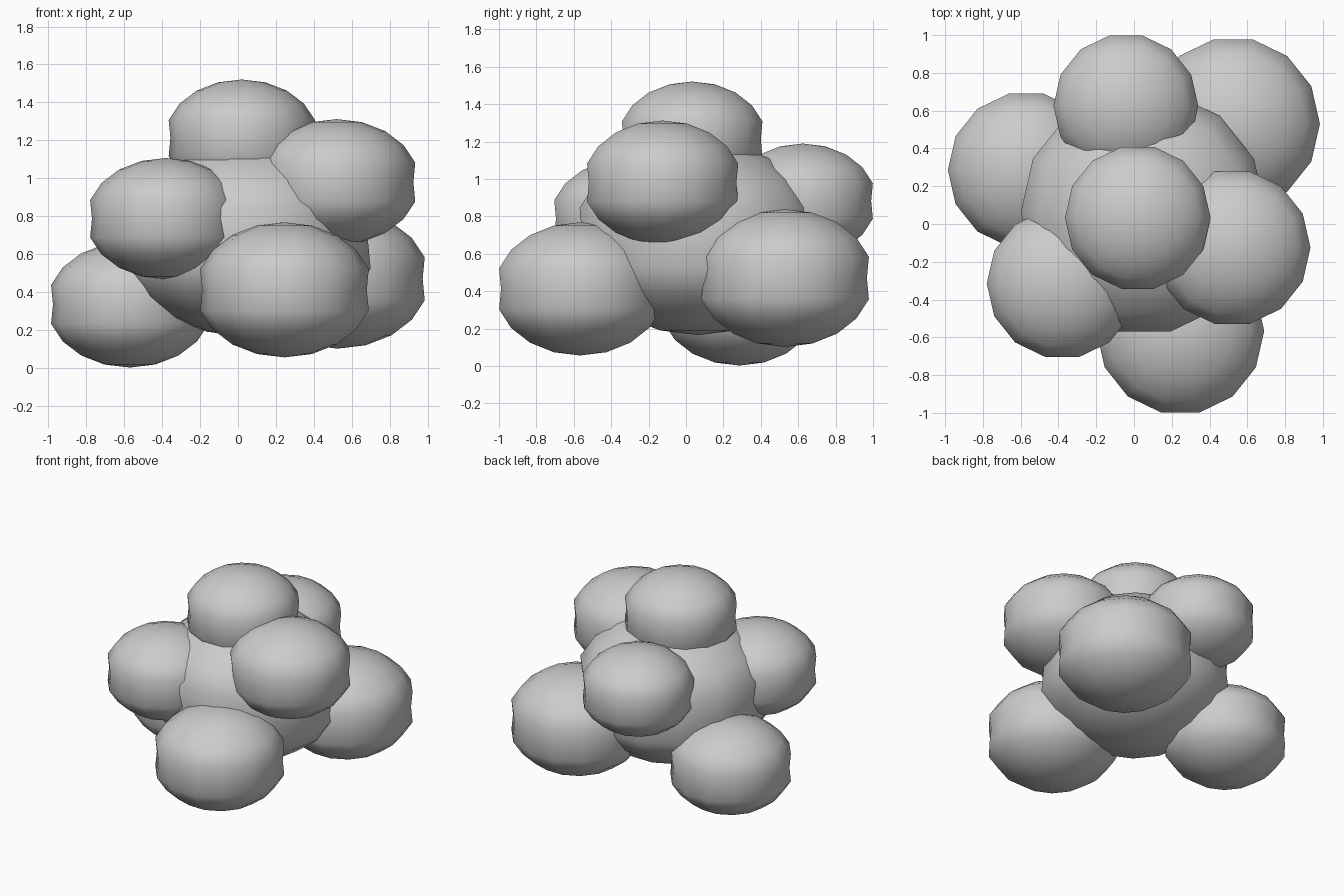
import bpy, bmesh, math

if "Cube" in bpy.data.objects:
    bpy.data.objects.remove(bpy.data.objects["Cube"])

SEGMENTS, RINGS = 14, 10
SQUASH = 0.8      # height relative to radius
BULGE = 1.05      # rings either side of the waist swell out
WAIST = 0.975     # pinched equator


def puff(name, x, y, z, r):
    """Squashed sphere with a shallow groove around its middle."""
    mesh = bpy.data.meshes.new(name)
    bm = bmesh.new()
    # profile from pole to pole, spun into 14 sides with a corner on +x
    rings = []
    for i in range(1, RINGS):
        a = math.pi * i / RINGS
        rad = r * (WAIST if i == RINGS // 2 else BULGE * math.sin(a))
        h = r * SQUASH * math.cos(a)
        rings.append([bm.verts.new((rad * math.cos(t), rad * math.sin(t), h))
                      for t in (math.tau * k / SEGMENTS for k in range(SEGMENTS))])
    top = bm.verts.new((0, 0, r * SQUASH))
    bottom = bm.verts.new((0, 0, -r * SQUASH))
    for k in range(SEGMENTS):
        n = (k + 1) % SEGMENTS
        bm.faces.new((top, rings[0][k], rings[0][n]))
        bm.faces.new((bottom, rings[-1][n], rings[-1][k]))
        for up, low in zip(rings, rings[1:]):
            bm.faces.new((up[k], low[k], low[n], up[n]))
    for f in bm.faces:
        f.smooth = True
    bm.to_mesh(mesh)
    bm.free()
    ob = bpy.data.objects.new(name, mesh)
    ob.location = (x, y, z)
    bpy.context.collection.objects.link(ob)


# large central mass
puff("core", 0.05, 0.064, 0.685, 0.65)

# surrounding puffs
puff("top_puff", 0.02, 0.033, 1.212, 0.386)
puff("upper_right_puff", 0.52, -0.125, 0.98, 0.415)
puff("upper_left_puff", -0.38, -0.315, 0.787, 0.40)
puff("upper_back_puff", -0.043, 0.625, 0.882, 0.384)
puff("lower_front_puff", 0.245, -0.566, 0.412, 0.445)
puff("lower_back_right_puff", 0.525, 0.53, 0.47, 0.46)
puff("lower_left_puff", -0.57, 0.285, 0.335, 0.416)
